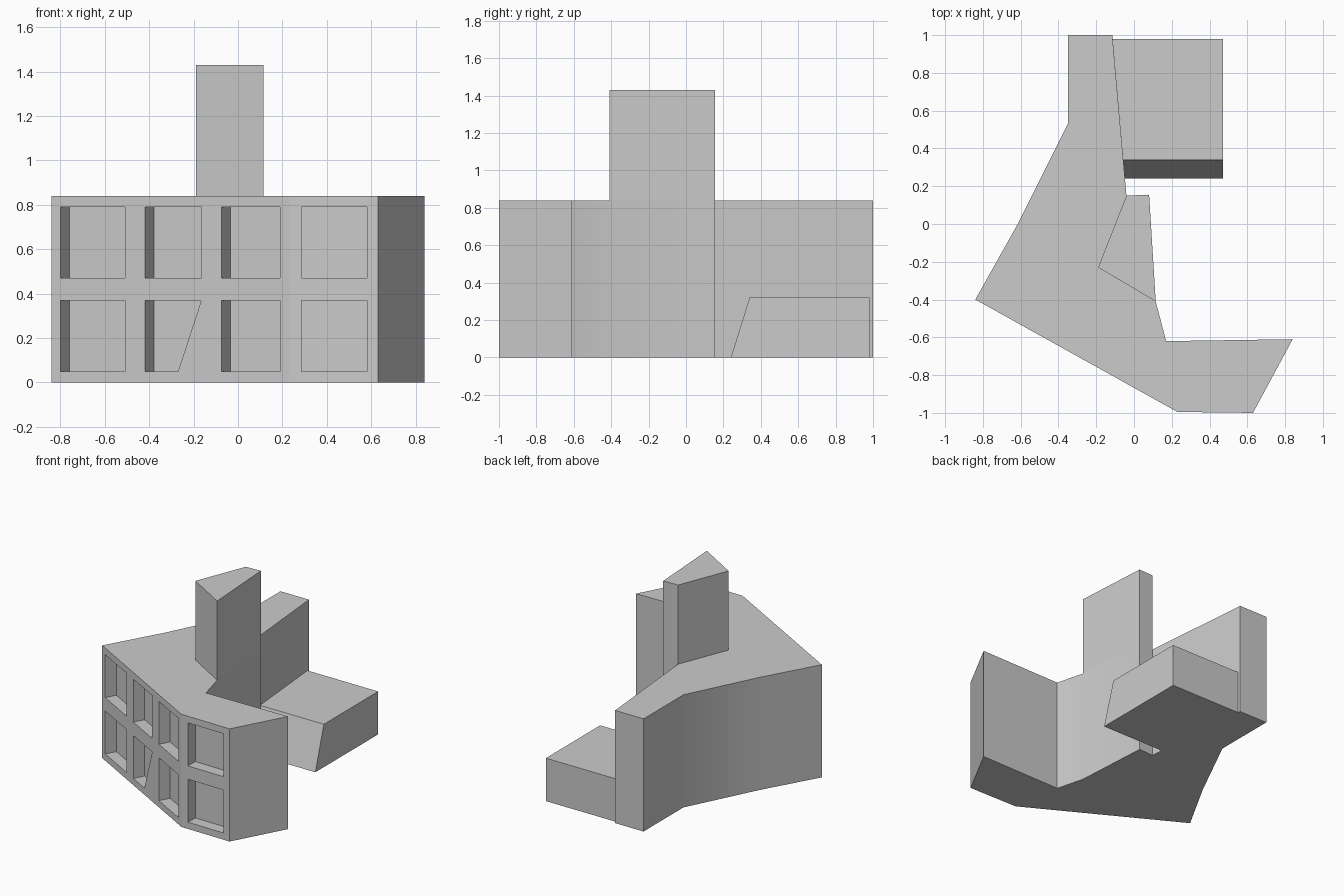
import bpy, bmesh, math
from mathutils import Vector

cube = bpy.data.objects.get("Cube")
if cube:
    bpy.data.objects.remove(cube, do_unlink=True)

grey = bpy.data.materials.new("plain_grey")
grey.use_nodes = True
grey.diffuse_color = (0.6, 0.6, 0.6, 1)
grey.node_tree.nodes["Principled BSDF"].inputs["Base Color"].default_value = (0.6, 0.6, 0.6, 1)


def prism(name, ring, offset):
    """Solid made by sweeping a closed ring of points along an offset."""
    bm = bmesh.new()
    face = bm.faces.new([bm.verts.new(p) for p in ring])
    swept = bmesh.ops.extrude_face_region(bm, geom=[face])["geom"]
    bmesh.ops.translate(bm, vec=offset,
                        verts=[v for v in swept if isinstance(v, bmesh.types.BMVert)])
    bmesh.ops.recalc_face_normals(bm, faces=bm.faces)
    mesh = bpy.data.meshes.new(name)
    bm.to_mesh(mesh)
    bm.free()
    mesh.materials.append(grey)
    obj = bpy.data.objects.new(name, mesh)
    bpy.context.collection.objects.link(obj)
    return obj


def boolean(target, tool, operation):
    mod = target.modifiers.new(operation, 'BOOLEAN')
    mod.operation = operation
    mod.solver = 'EXACT'
    mod.object = tool
    bpy.context.view_layer.objects.active = target
    bpy.ops.object.modifier_apply(modifier=mod.name)
    bpy.data.objects.remove(tool, do_unlink=True)


ROOF, TOWER_TOP = 0.84, 1.43
west, bend, east = Vector((-0.84, -0.40, 0)), Vector((0.23, -0.995, 0)), Vector((0.63, -1.0, 0))

# Main building, including the ground under the tower
footprint = [west[:2], bend[:2], east[:2], (0.84, -0.61), (0.17, -0.62), (0.115, -0.41),
             (0.08, 0.155), (-0.04, 0.15), (-0.115, 1.0), (-0.35, 1.0), (-0.35, 0.53), (-0.61, 0.01)]
building = prism("main_building", [(x, y, 0) for x, y in footprint], (0, 0, ROOF))

# Tower rising from the inner wall
tower_plan = [(-0.19, -0.23), (0.115, -0.41), (0.08, 0.155), (-0.04, 0.15)]
tower = prism("tower", [(x, y, ROOF) for x, y in tower_plan], (0, 0, TOWER_TOP - ROOF))

# Recessed windows, two rows along each front wall
DEPTH = 0.085


def window(start, end, x0, x1, z0, z1, x1_low=None):
    along = (end - start).normalized()
    inward = Vector((-along.y, along.x, 0))
    ring = []
    for x, z in ((x0, z0), (x1 if x1_low is None else x1_low, z0), (x1, z1), (x0, z1)):
        p = start + (end - start) * (x - start.x) / (end.x - start.x)
        ring.append(p + Vector((0, 0, z)) - inward * 0.05)
    cutter = prism("window_cutter", ring, inward * (DEPTH + 0.05))
    cutter.hide_render = True
    boolean(building, cutter, 'DIFFERENCE')


for z0 in (0.05, 0.47):
    for column, (x0, x1) in enumerate(((-0.80, -0.51), (-0.42, -0.165), (-0.075, 0.19))):
        slanted = column == 1 and z0 < 0.1
        window(west, bend, x0, x1, z0, z0 + 0.32, -0.27 if slanted else None)
    window(bend, east, 0.285, 0.58, z0, z0 + 0.32)

# Low annex with a sloping front, its inner end following the wall
annex = prism("low_annex", [(0.47, 0.24, 0), (0.47, 0.98, 0), (0.47, 0.98, 0.32), (0.47, 0.34, 0.32)],
              (-0.5, 0, 0))
for v in annex.data.vertices:
    if v.co.x < 0.4:
        v.co.x = -0.04 - 0.088 * (v.co.y - 0.15)

# Gentle bends are smooth, corners stay sharp
for obj in (building, tower, annex):
    bpy.ops.object.select_all(action='DESELECT')
    obj.select_set(True)
    bpy.context.view_layer.objects.active = obj
    bpy.ops.object.shade_smooth_by_angle(angle=math.radians(27))
